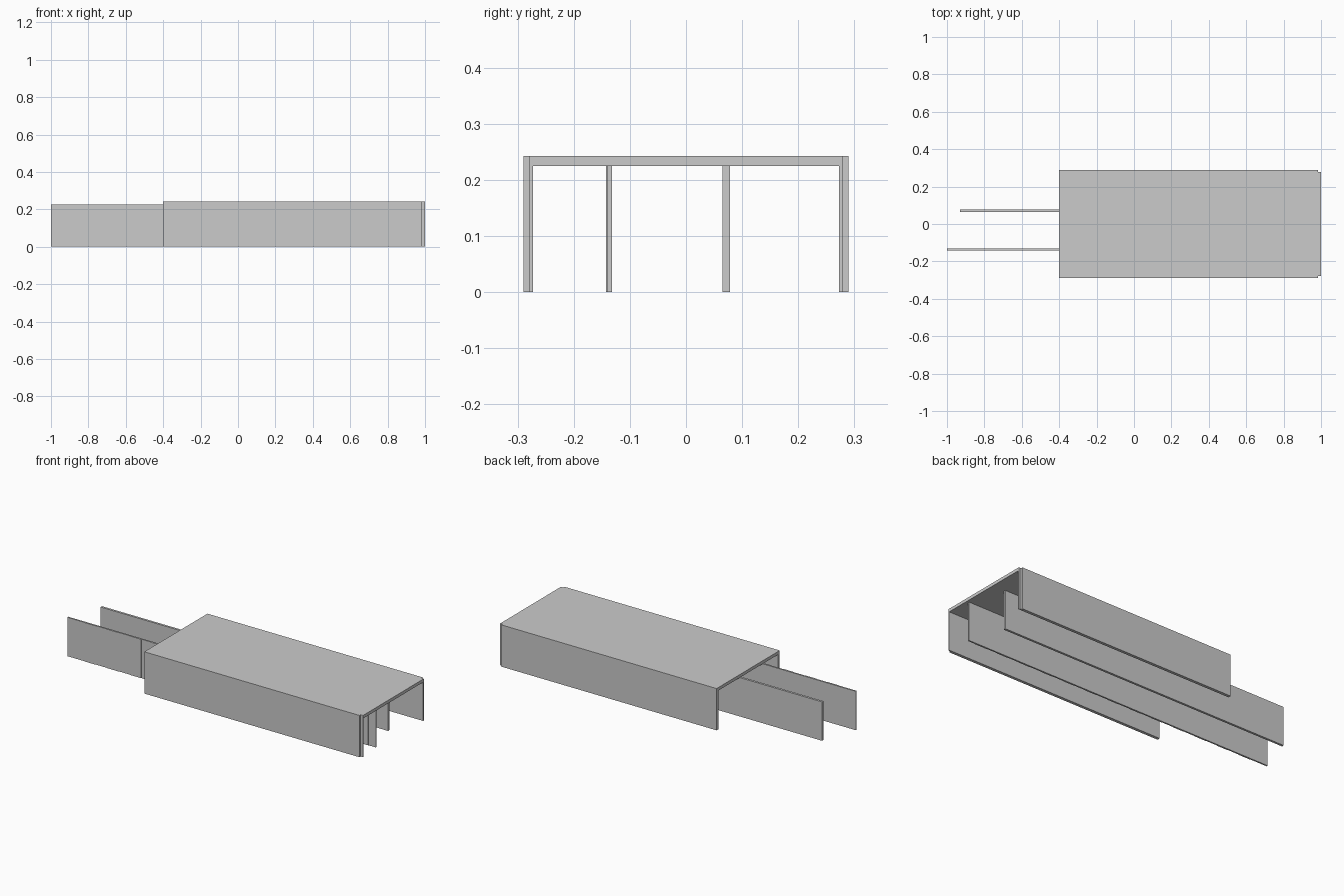
import bpy, bmesh

if "Cube" in bpy.data.objects:
    bpy.data.objects.remove(bpy.data.objects["Cube"])


def extrude_x(name, profile, x0, x1):
    """Extrude a closed (y, z) profile from x0 to x1."""
    bm = bmesh.new()
    face = bm.faces.new([bm.verts.new((x0, y, z)) for y, z in profile])
    ret = bmesh.ops.extrude_face_region(bm, geom=[face])
    moved = [v for v in ret["geom"] if isinstance(v, bmesh.types.BMVert)]
    bmesh.ops.translate(bm, verts=moved, vec=(x1 - x0, 0, 0))
    bmesh.ops.recalc_face_normals(bm, faces=bm.faces)
    mesh = bpy.data.meshes.new(name)
    bm.to_mesh(mesh)
    bm.free()
    obj = bpy.data.objects.new(name, mesh)
    bpy.context.collection.objects.link(obj)
    return obj


def slab(name, x0, x1, y0, y1, z1):
    return extrude_x(name, [(y0, 0), (y1, 0), (y1, z1), (y0, z1)], x0, x1)


def channel(outer, inner, top, under):
    """Inverted U cross-section."""
    return [(-outer, 0), (-outer, top), (outer, top), (outer, 0),
            (inner, 0), (inner, under), (-inner, under), (-inner, 0)]


# Roof and side walls, with a slightly narrower lip at the right end
extrude_x("roof_shell", channel(0.29, 0.273, 0.243, 0.225), -0.4, 0.985)
extrude_x("end_lip", channel(0.279, 0.273, 0.243, 0.225), 0.985, 1.0)

# Long inner partitions projecting beyond the roof
PANEL_TOP = 0.226
slab("front_partition", -1.0, 0.985, -0.1405, -0.132, PANEL_TOP)
slab("back_partition", -0.93, 0.92, 0.065, 0.078, PANEL_TOP)

# Very shallow raised strips on the front partition
for i in range(13):
    x = -0.888 + 0.146 * i
    slab(f"partition_strip_{i + 1}", x, x + 0.073, -0.1425, -0.1405, PANEL_TOP)
